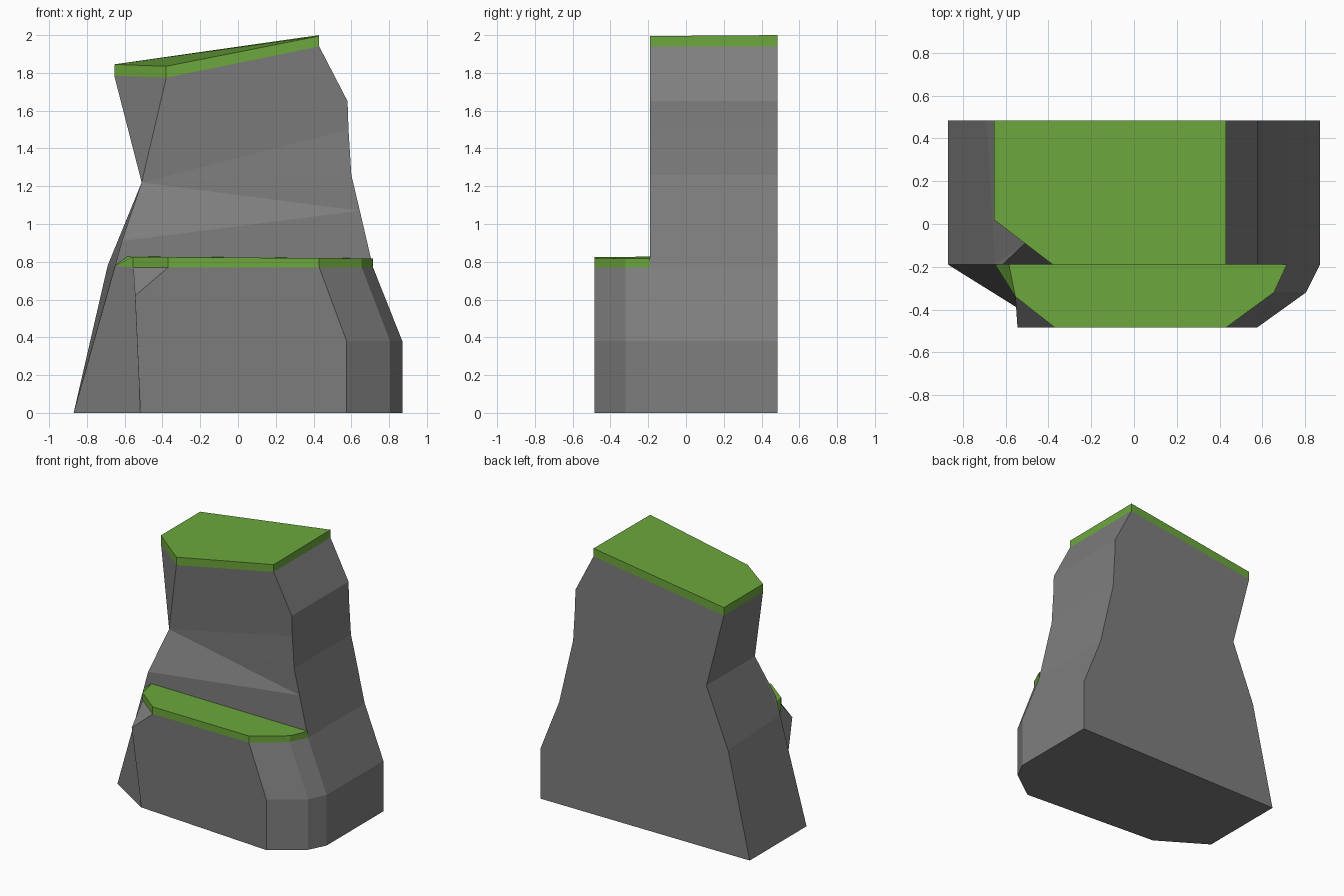
import bpy, bmesh

if "Cube" in bpy.data.objects:
    bpy.data.objects.remove(bpy.data.objects["Cube"])


def material(name, rgb):
    m = bpy.data.materials.new(name)
    m.diffuse_color = (*rgb, 1)
    m.use_nodes = True
    m.node_tree.nodes["Principled BSDF"].inputs["Base Color"].default_value = m.diffuse_color
    return m


rock_grey = material("rock grey", (0.21, 0.21, 0.21))
grass_green = material("grass green", (0.15, 0.39, 0.045))


def finish(name, bm, mat):
    bmesh.ops.recalc_face_normals(bm, faces=bm.faces[:])
    me = bpy.data.meshes.new(name)
    bm.to_mesh(me)
    bm.free()
    me.materials.append(mat)
    ob = bpy.data.objects.new(name, me)
    bpy.context.collection.objects.link(ob)
    return ob


def cap(name, lower, upper, mat):
    """Slab between two matching rings."""
    bm = bmesh.new()
    lo = [bm.verts.new(p) for p in lower]
    up = [bm.verts.new(p) for p in upper]
    bm.faces.new(lo)
    bm.faces.new(up)
    for i in range(len(lo)):
        j = (i + 1) % len(lo)
        bm.faces.new((lo[i], lo[j], up[j], up[i]))
    return finish(name, bm, mat)


BACK, FRONT = 0.485, -0.19

# Tower silhouette (x, z), counter-clockwise from the bottom left
profile = [(-.87, 0), (.87, 0), (.87, .38), (.715, .77), (.645, 1.07), (.60, 1.26),
           (.585, 1.5), (.58, 1.65), (.43, 1.94), (-.655, 1.785), (-.51, 1.22), (-.69, .78)]
front_points = [(x, FRONT, z) for x, z in profile]
front_points[9:] = [(-.655, .02, 1.785), (-.51, -.09, 1.22), (-.65, FRONT, .78)]

bm = bmesh.new()
V = bm.verts.new
b = [V((x, BACK, z)) for x, z in profile]
f = [V(p) for p in front_points]
top_cut = V((-.38, FRONT, 1.775))
notch = V((-.615, FRONT, .91))

# Foot: ground corners, shoulder corners, ledge corners
g_left, g_mid, g_right = V((-.517, -.41, 0)), V((.575, -.485, 0)), V((.805, -.32, 0))
s_left, s_mid, s_right = V((-.545, -.485, .62)), V((.575, -.485, .38)), V((.805, -.32, .38))
ledge_points = [(-.65, FRONT, .78), (-.555, -.34, .77), (-.37, -.485, .77),
                (.43, -.485, .77), (.655, -.32, .77), (.715, FRONT, .77)]
e = [f[11]] + [V(p) for p in ledge_points[1:5]] + [f[3]]

# Flanks and back
for i in range(1, 12):
    if i != 8:
        j = (i + 1) % 12
        bm.faces.new((b[i], b[j], f[j], f[i]))
bm.faces.new(b)

for face in (
    # Tower front with its recessed left side
    (f[11], f[3], f[4], notch), (notch, f[4], f[10]), (f[10], f[4], f[5]),
    (f[10], f[5], f[6]), (f[10], f[6], f[7], f[8], top_cut),
    (f[10], top_cut, f[9]), (f[10], notch, f[11]),
    (b[8], b[9], f[9], top_cut, f[8]),
    # Foot sides
    (f[0], g_left, s_left, e[1], e[0]), (s_left, e[2], e[1]),
    (g_left, g_mid, s_mid, e[3], e[2], s_left),
    (g_mid, g_right, s_right, s_mid), (s_mid, s_right, e[4], e[3]),
    (g_right, f[1], f[2], s_right), (s_right, f[2], f[3], e[4]),
    # Ledge and underside
    e, (b[0], b[1], f[1], g_right, g_mid, g_left, f[0]),
):
    bm.faces.new(face)
finish("rock", bm, rock_grey)

# Grass on the summit
top = [(-.655, BACK, 1.845), (-.655, .02, 1.845), (-.38, FRONT, 1.835),
       (.43, FRONT, 1.995), (.43, BACK, 2.0)]
cap("summit_grass", [(x, y, z - .06) for x, y, z in top], top, grass_green)

# Grass on the ledge, sloped at its left end
ledge_top = [(x, y, .822 - .006 * x) for x, y, z in ledge_points]
ledge_top[0] = (-.585, FRONT, .828)
cap("ledge_grass", ledge_points, ledge_top, grass_green)
